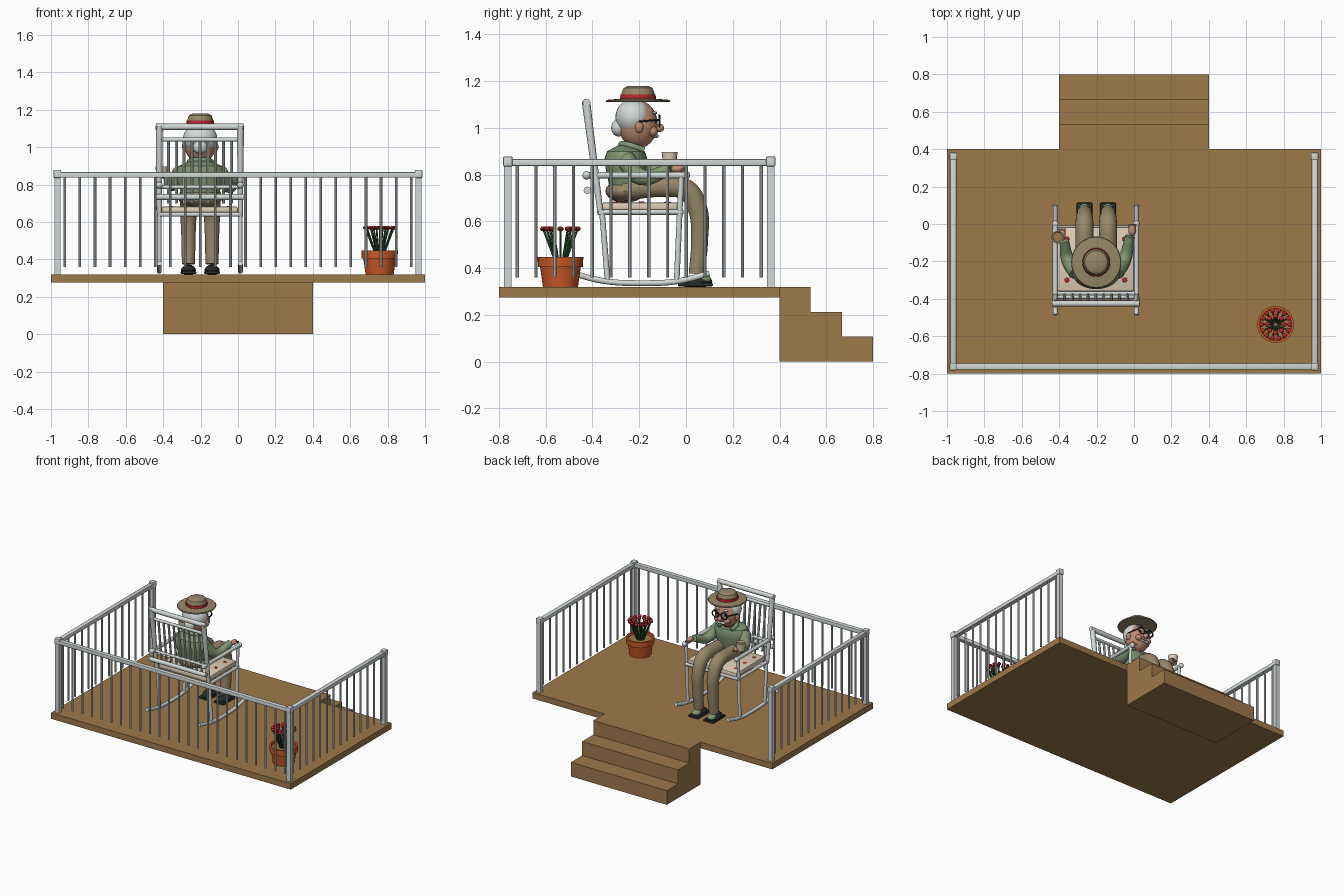
import bpy, bmesh, math
from mathutils import Vector, Matrix

old = bpy.data.objects.get("Cube")
if old:
    bpy.data.objects.remove(old)


def colour(name, r, g, b):
    m = bpy.data.materials.new(name)
    m.use_nodes = True
    m.diffuse_color = (r, g, b, 1)
    m.node_tree.nodes["Principled BSDF"].inputs["Base Color"].default_value = (r, g, b, 1)
    return m


WOOD = colour("deck brown", .34, .19, .07)
WHITE = colour("painted white", .64, .69, .67)
CLAY = colour("terracotta", .60, .10, .02)
RED = colour("red", .48, .02, .025)
SAGE = colour("sage green", .22, .31, .17)
BLACK = colour("black", .02, .025, .025)
STEM = colour("leaf green", .035, .11, .04)
KHAKI = colour("khaki", .31, .24, .14)
SKIN = colour("skin", .52, .26, .17)
CREAM = colour("cream", .74, .62, .47)


def finish(name, bm, mat, smooth=True):
    bmesh.ops.recalc_face_normals(bm, faces=bm.faces)
    me = bpy.data.meshes.new(name)
    bm.to_mesh(me)
    bm.free()
    me.materials.append(mat)
    ob = bpy.data.objects.new(name, me)
    bpy.context.collection.objects.link(ob)
    if smooth:
        bpy.ops.object.select_all(action="DESELECT")
        ob.select_set(True)
        bpy.context.view_layer.objects.active = ob
        bpy.ops.object.shade_smooth_by_angle(angle=math.radians(40))
    return ob


def add_box(bm, x0, x1, y0, y1, z0, z1):
    m = Matrix.Translation(((x0 + x1) / 2, (y0 + y1) / 2, (z0 + z1) / 2))
    bmesh.ops.create_cube(bm, size=1, matrix=m @ Matrix.Diagonal((x1 - x0, y1 - y0, z1 - z0, 1)))


def box(name, mat, *bounds, bevel=0):
    bm = bmesh.new()
    add_box(bm, *bounds)
    if bevel:
        bmesh.ops.bevel(bm, geom=bm.edges[:], offset=bevel, segments=2, affect="EDGES", profile=.5)
    return finish(name, bm, mat, bevel > 0)


def balls(name, mat, centres, size, seg=20):
    bm = bmesh.new()
    for c in centres:
        bmesh.ops.create_uvsphere(bm, u_segments=seg, v_segments=seg // 2, radius=1,
                                  matrix=Matrix.Translation(c) @ Matrix.Diagonal((*size, 1)))
    return finish(name, bm, mat)


def rods(name, mat, pairs, r, sides=10):
    """Straight round bars, all in one object."""
    bm = bmesh.new()
    for a, b in pairs:
        a, b = Vector(a), Vector(b)
        m = Matrix.Translation((a + b) / 2) @ (b - a).to_track_quat("Z", "Y").to_matrix().to_4x4()
        bmesh.ops.create_cone(bm, cap_ends=True, segments=sides, radius1=r, radius2=r,
                              depth=(b - a).length, matrix=m)
    return finish(name, bm, mat)


def tube(name, mat, points, radii):
    """Round tube with a changing radius along a smooth path."""
    cu = bpy.data.curves.new(name, "CURVE")
    cu.dimensions, cu.bevel_depth, cu.bevel_resolution = "3D", 1, 3
    cu.use_fill_caps, cu.resolution_u = True, 6
    sp = cu.splines.new("BEZIER")
    sp.bezier_points.add(len(points) - 1)
    for bp, p, r in zip(sp.bezier_points, points, radii):
        bp.co, bp.radius = p, r
        bp.handle_left_type = bp.handle_right_type = "AUTO"
    tmp = bpy.data.objects.new(name, cu)
    bpy.context.collection.objects.link(tmp)
    bpy.context.view_layer.update()
    me = tmp.evaluated_get(bpy.context.evaluated_depsgraph_get()).to_mesh()
    bm = bmesh.new()
    bm.from_mesh(me)
    bpy.data.objects.remove(tmp)
    bpy.data.curves.remove(cu)
    return finish(name, bm, mat)


def lathe(name, mat, profile, centre, sx=1, sy=1, steps=32):
    bm = bmesh.new()
    vs = [bm.verts.new((r, 0, z)) for r, z in profile]
    es = [bm.edges.new(e) for e in zip(vs, vs[1:])]
    bmesh.ops.spin(bm, geom=vs + es, cent=(0, 0, 0), axis=(0, 0, 1), angle=math.tau, steps=steps)
    bmesh.ops.remove_doubles(bm, verts=bm.verts, dist=.0002)
    bmesh.ops.transform(bm, verts=bm.verts,
                        matrix=Matrix.Translation((*centre, 0)) @ Matrix.Diagonal((sx, sy, 1, 1)))
    return finish(name, bm, mat)


# Deck and steps
box("deck", WOOD, -1, 1, -.8, .4, .275, .32)
for i, top in enumerate((.32, .213, .107)):
    box(f"step_{i + 1}", WOOD, -.4, .4, .4 + i * .1333, .4 + (i + 1) * .1333, 0, top)

# Railing on three sides
PX, Y0, Y1 = .966, -.762, .362
for x in (-PX, PX):
    side = "left" if x > 0 else "right"
    for y, end in ((Y0, "front"), (Y1, "back")):
        box(f"{side}_{end}_post", WHITE, x - .016, x + .016, y - .016, y + .016, .32, .86)
        box(f"{side}_{end}_post_cap", WHITE, x - .02, x + .02, y - .02, y + .02, .835, .878, bevel=.005)
    box(f"{side}_rail", WHITE, x - .017, x + .017, Y0, Y1, .837, .867, bevel=.005)
    ys = [Y0 + (i + .5) * (Y1 - Y0) / 14 for i in range(14)]
    rods(f"{side}_balusters", WHITE, [((x, y, .36), (x, y, .845)) for y in ys], .007, 8)
box("front_rail", WHITE, -PX, PX, Y0 - .017, Y0 + .017, .837, .867, bevel=.005)
xs = [-PX + (i + .5) * 2 * PX / 24 for i in range(24)]
rods("front_balusters", WHITE, [((x, Y0, .36), (x, Y0, .845)) for x in xs], .007, 8)

# Rocking chair
CX, HW = -.204, .217
for s, side in ((-1, "right"), (1, "left")):
    x = CX + s * HW
    tube(f"{side}_rocker", WHITE, [(x, -.485, .378), (x, -.35, .345), (x, -.19, .336),
                                   (x, -.03, .345), (x, .1, .378)], [.013] * 5)
    tube(f"{side}_back_post", WHITE, [(x, -.365, .63), (x, -.395, .86), (x, -.428, 1.115)],
         [.013, .016, .019])
    rods(f"{side}_legs", WHITE, [((x, -.335, .34), (x, -.36, .65)), ((x, -.04, .34), (x, -.02, .8))], .012)
    rods(f"{side}_armrest", WHITE, [((x, -.43, .797), (x, 0, .797))], .014, 12)
    balls(f"{side}_armrest_ends", WHITE, [(x, 0, .797), (x, -.425, .797)], (.018, .018, .018))
    rods(f"{side}_seat_rail", WHITE, [((x, -.375, .64), (x, -.015, .64))], .012)


def crossbar(name, y, z, r, extra=0):
    rods(name, WHITE, [((CX - HW - extra, y, z), (CX + HW + extra, y, z))], r, 12)


crossbar("back_top_bar", -.425, 1.108, .017, .017)
crossbar("back_upper_bar", -.418, 1.04, .011)
crossbar("back_middle_bar", -.39, .787, .011)
crossbar("back_lower_bar", -.422, .733, .016, .017)
crossbar("seat_back_bar", -.37, .64, .012)
crossbar("seat_front_bar", -.02, .64, .012)
slats = [CX + (i - 4) * .042 for i in range(9)]
rods("back_slats", WHITE, [((x, -.378, .7), (x, -.416, 1.04)) for x in slats], .008, 8)
box("seat_cushion", CREAM, -.41, .0, -.36, -.015, .645, .682, bevel=.01)
balls("cushion_dots", RED, [(CX + sx * .155, y, .681) for sx in (-1, 1) for y in (-.3, -.19, -.08)],
      (.014, .014, .005), 12)

# Seated figure: trousers and shoes
FX = -.202
for s, side in ((-1, "right"), (1, "left")):
    x = FX + s * .063
    tube(f"{side}_trouser_leg", KHAKI,
         [(x, -.27, .735), (x, -.1, .75), (x, .0, .735), (x, .048, .66), (x, .058, .52), (x, .045, .375)],
         [.05, .048, .048, .044, .038, .035])
    box(f"{side}_shoe_sole", BLACK, x - .042, x + .042, -.035, .115, .321, .338, bevel=.007)
    balls(f"{side}_shoe", BLACK, [(x, .04, .342)], (.04, .073, .028))
    balls(f"{side}_shoe_toe", SAGE, [(x, .073, .349)], (.032, .036, .024))
balls("trouser_seat", KHAKI, [(FX, -.26, .73)], (.12, .085, .05))

# Shirt, arms and hands
lathe("shirt", SAGE, [(0, .69), (.09, .7), (.104, .76), (.125, .83), (.13, .87), (.115, .9), (.05, .925), (0, .925)],
      (FX, -.257), 1, .7)
tube("collar", SAGE, [(FX - .05, -.18, .905), (FX - .055, -.24, .925), (FX, -.275, .93),
                      (FX + .055, -.24, .925), (FX + .05, -.18, .905)], [.014] * 5)
for s, side, hx, hy, hz in ((-1, "right", -.385, -.06, .845), (1, "left", -.01, -.035, .825)):
    sh = (FX + s * .105, -.26, .865)
    elbow = (FX + s * .152, -.19, .79 + (s < 0) * .01)
    wrist = (hx - s * .012, hy - .03, hz)
    tube(f"{side}_sleeve", SAGE, [sh, elbow, wrist], [.043, .036, .025])
    balls(f"{side}_hand", SKIN, [(hx, hy, hz)], (.02, .03, .018))
    rods(f"{side}_fingers", SKIN, [((hx + d, hy, hz), (hx + d * 1.2, hy + .035, hz - .008))
                                   for d in (-.012, 0, .012)], .006, 8)

# Mug
lathe("mug", CREAM, [(0, .835), (.027, .835), (.034, .896), (.029, .896), (.025, .885)], (-.408, -.07))
lathe("coffee", WOOD, [(0, .886), (.027, .886)], (-.408, -.07))

# Head, hair and face
rods("neck", SKIN, [((FX, -.235, .89), (FX, -.215, .97))], .042, 16)
balls("head", SKIN, [(FX, -.205, 1.015)], (.084, .084, .102), 28)
balls("hair", WHITE, [(FX, -.224, 1.045)], (.092, .078, .08), 28)
balls("hair_bun", WHITE, [(FX, -.288, 1.0)], (.04, .032, .037))
balls("ears", SKIN, [(FX + s * .085, -.2, 1.003) for s in (-1, 1)], (.013, .018, .025), 14)
balls("nose", SKIN, [(FX, -.115, 1.0)], (.016, .022, .018), 14)
balls("cheeks", SKIN, [(FX + s * .04, -.142, .985) for s in (-1, 1)], (.025, .022, .022), 14)
balls("moustache", WHITE, [(FX + s * .016, -.13, .965) for s in (-1, 1)], (.02, .013, .009), 12)
balls("eyes", BLACK, [(FX + s * .036, -.129, 1.03) for s in (-1, 1)], (.009, .006, .009), 12)
balls("eyebrows", WHITE, [(FX + s * .036, -.134, 1.064) for s in (-1, 1)], (.022, .011, .007), 12)
for s, side in ((-1, "right"), (1, "left")):
    ring = [(FX + s * .037 + .026 * math.cos(a), -.114, 1.03 + .024 * math.sin(a))
            for a in (i * math.tau / 16 for i in range(17))]
    rods(f"{side}_glasses_rim", BLACK, list(zip(ring, ring[1:])), .004, 8)
    rods(f"{side}_glasses_arm", BLACK, [((FX + s * .063, -.114, 1.035), (FX + s * .09, -.2, 1.027))], .004, 8)
rods("glasses_bridge", BLACK, [((FX - .011, -.114, 1.033), (FX + .011, -.114, 1.033))], .004, 8)

# Straw hat
lathe("hat", KHAKI, [(0, 1.112), (.135, 1.11), (.138, 1.115), (.134, 1.12), (.074, 1.125), (.07, 1.15),
                     (.062, 1.17), (.045, 1.179), (0, 1.18)], (FX, -.205), .97, 1, 40)
lathe("hat_band", RED, [(.072, 1.122), (.077, 1.123), (.075, 1.142), (.068, 1.143)], (FX, -.205), .97, 1, 40)

# Flower pot
PC = (.757, -.537)
lathe("flower_pot", CLAY, [(0, .32), (.075, .32), (.087, .405), (.096, .405), (.098, .448), (.085, .448),
                           (.082, .425)], PC)
lathe("soil", WOOD, [(0, .43), (.084, .43)], PC)
heads = [(PC[0] + r * math.cos(a), PC[1] + r * math.sin(a), .568)
         for r, n in ((.075, 14), (.045, 8)) for a in (i * math.tau / n for i in range(n))]
rods("flower_stems", STEM, [((PC[0] + (h[0] - PC[0]) * .25, PC[1] + (h[1] - PC[1]) * .25, .42), h)
                            for h in heads], .005, 6)
balls("flower_heads", RED, heads, (.014, .014, .011), 10)
